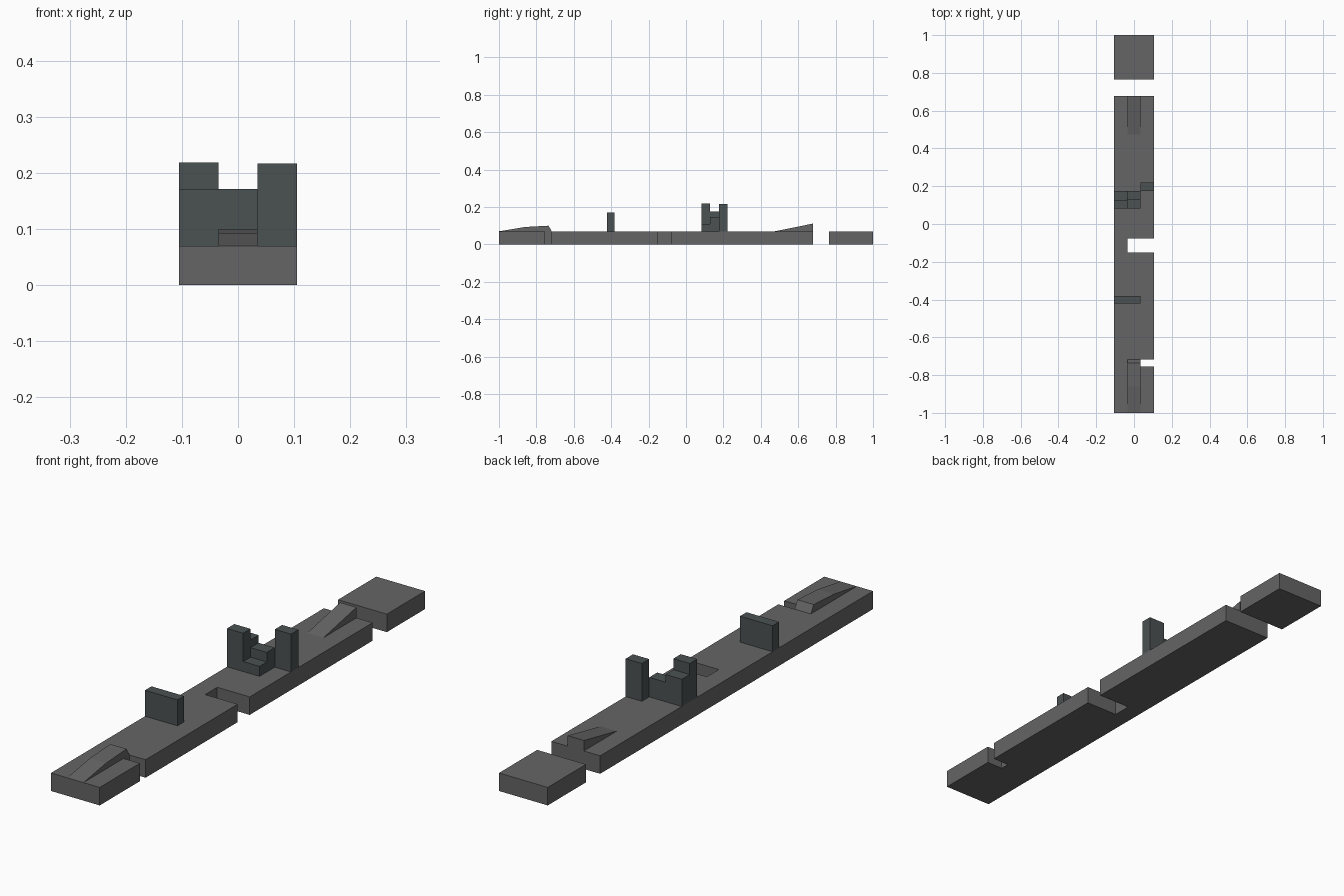
import bpy, bmesh

if "Cube" in bpy.data.objects:
    bpy.data.objects.remove(bpy.data.objects["Cube"])


def paint(name, rgb):
    mat = bpy.data.materials.new(name)
    mat.diffuse_color = (*rgb, 1)
    mat.use_nodes = True
    mat.node_tree.nodes["Principled BSDF"].inputs["Base Color"].default_value = mat.diffuse_color
    return mat


TRACK = paint("track_grey", (0.13, 0.13, 0.13))
BLOCK = paint("block_slate", (0.07, 0.083, 0.085))

# Lane boundaries across the track, and thickness of the base
L0, L1, L2, L3 = -0.105, -0.035, 0.035, 0.105
TOP = 0.07


def extrude(name, profile, offset, mat):
    """Close a flat polygon and sweep it along offset."""
    bm = bmesh.new()
    face = bm.faces.new([bm.verts.new(p) for p in profile])
    new = bmesh.ops.extrude_face_region(bm, geom=[face])["geom"]
    bmesh.ops.translate(bm, vec=offset, verts=[v for v in new if isinstance(v, bmesh.types.BMVert)])
    bmesh.ops.recalc_face_normals(bm, faces=bm.faces)
    mesh = bpy.data.meshes.new(name)
    bm.to_mesh(mesh)
    bm.free()
    mesh.materials.append(mat)
    obj = bpy.data.objects.new(name, mesh)
    bpy.context.collection.objects.link(obj)
    return obj


def plate(name, outline):
    return extrude(name, [(x, y, 0) for x, y in outline], (0, 0, TOP), TRACK)


def lane_profile(name, x0, x1, yz, mat):
    return extrude(name, [(x0, y, z) for y, z in yz], (x1 - x0, 0, 0), mat)


# Track base, with gaps cut in from the right edge
plate("main_track", [
    (L0, -1), (L3, -1), (L3, -0.754), (L2, -0.754), (L2, -0.718), (L3, -0.718),
    (L3, -0.152), (L1, -0.152), (L1, -0.078), (L3, -0.078), (L3, 0.678), (L0, 0.678)])
plate("end_track", [(L0, 0.765), (L3, 0.765), (L3, 1), (L0, 1)])

# Jump ramps in the middle lane
lane_profile("front_ramp", L1, L2,
             [(-1, TOP), (-0.86, 0.093), (-0.735, 0.1), (-0.718, TOP)], TRACK)
lane_profile("rear_ramp", L1, L2, [(0.475, TOP), (0.678, 0.111), (0.678, TOP)], TRACK)

# Upright obstacles
lane_profile("low_wall", L0, L2,
             [(-0.422, TOP), (-0.422, 0.171), (-0.382, 0.171), (-0.382, TOP)], BLOCK)
lane_profile("stepped_tower", L0, L1,
             [(0.082, TOP), (0.082, 0.219), (0.127, 0.219), (0.127, 0.176), (0.176, 0.176), (0.176, TOP)], BLOCK)
lane_profile("middle_steps", L1, L2,
             [(0.082, TOP), (0.082, 0.109), (0.127, 0.109), (0.127, 0.146), (0.176, 0.146), (0.176, TOP)], BLOCK)
lane_profile("right_tower", L2, L3,
             [(0.176, TOP), (0.176, 0.217), (0.221, 0.217), (0.221, TOP)], BLOCK)
